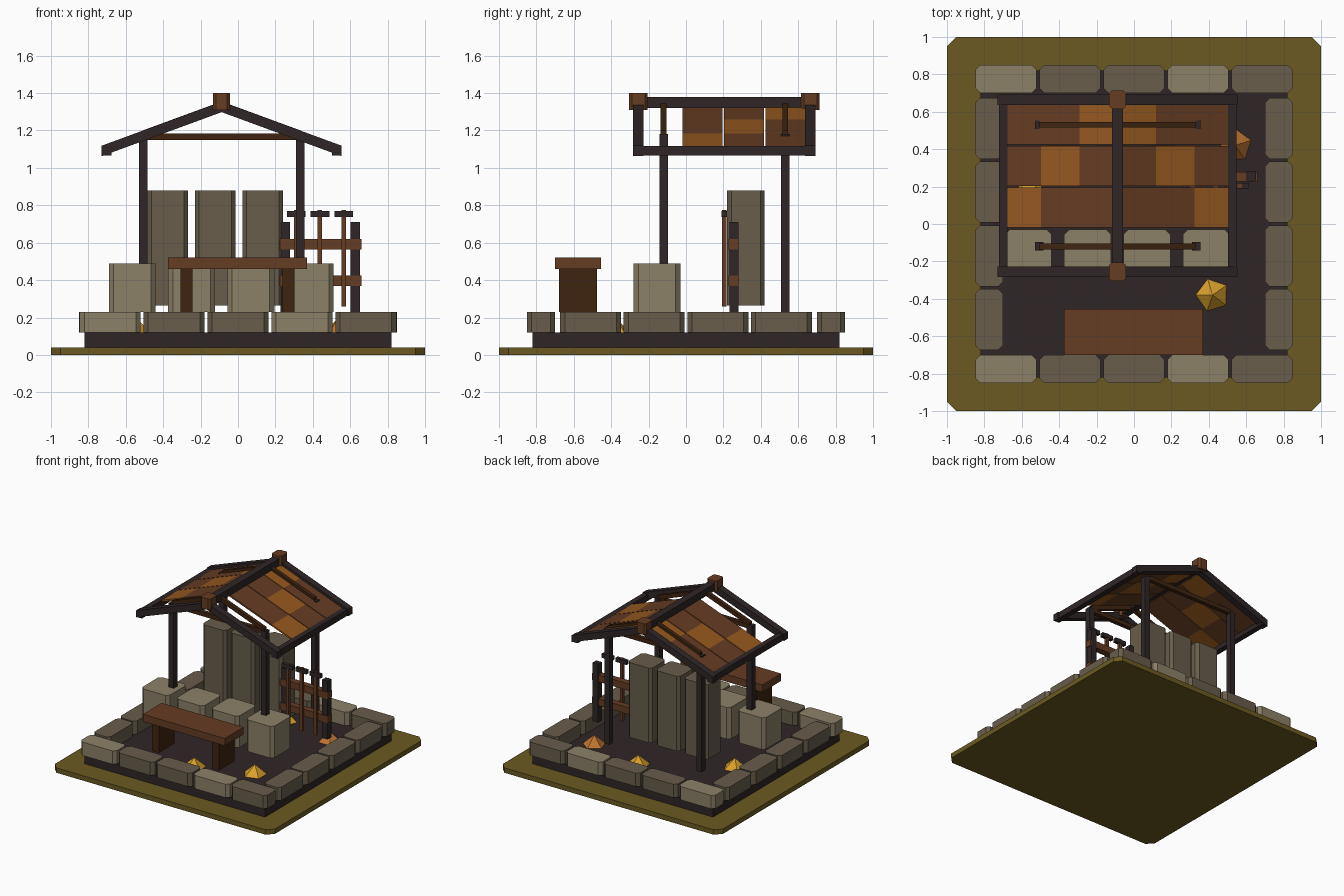
import bpy, bmesh, math

if "Cube" in bpy.data.objects:
    bpy.data.objects.remove(bpy.data.objects["Cube"])


def srgb(h):
    c = [int(h[i:i + 2], 16) / 255 for i in (0, 2, 4)]
    return [v / 12.92 if v < 0.04 else ((v + 0.055) / 1.055) ** 2.4 for v in c] + [1]


def mat(name, h):
    m = bpy.data.materials.new(name)
    m.diffuse_color = srgb(h)
    m.use_nodes = True
    m.node_tree.nodes["Principled BSDF"].inputs["Base Color"].default_value = m.diffuse_color
    return m


OLIVE = mat("olive_grass", "6B5A22")
DARK = mat("dark_timber", "2F2526")
STONE = mat("grey_stone", "685D4B")
PALE = mat("pale_stone", "8C8168")
BROWN = mat("brown_wood", "653C23")
DEEP = mat("deep_brown_wood", "3F2410")
AMBER = mat("amber_tile", "95581F")
GOLD = mat("gold_crystal", "D9A02C")
ORANGE = mat("orange_crystal", "BF7430")


def finish(name, bm, m):
    bmesh.ops.recalc_face_normals(bm, faces=bm.faces)
    me = bpy.data.meshes.new(name)
    bm.to_mesh(me)
    bm.free()
    me.materials.append(m)
    ob = bpy.data.objects.new(name, me)
    bpy.context.collection.objects.link(ob)
    return ob


def box(name, x0, x1, y0, y1, z0, z1, m, bevel=0):
    """Box from its limits, with optional chamfer on the upright edges."""
    bm = bmesh.new()
    bmesh.ops.create_cube(bm, size=1)
    for v in bm.verts:
        v.co.x = x1 if v.co.x > 0 else x0
        v.co.y = y1 if v.co.y > 0 else y0
        v.co.z = z1 if v.co.z > 0 else z0
    if bevel:
        up = [e for e in bm.edges if abs(e.verts[0].co.z - e.verts[1].co.z) > 1e-4]
        bmesh.ops.bevel(bm, geom=up, offset=bevel, segments=1, affect='EDGES')
    return finish(name, bm, m)


# Roof slope: height of the rafter centre line at a distance from the ridge
RX = -0.0875


def slope_z(d):
    return 1.326 - 0.367 * d


def sloped(name, side, d0, d1, y0, y1, thick, m, lift=0):
    """Bar or tile following the roof slope on one side (-1 or 1)."""
    h = thick / 2
    pts = [(d0, slope_z(d0) - h), (d1, slope_z(d1) - h),
           (d1, slope_z(d1) + h), (d0, slope_z(d0) + h)]
    bm = bmesh.new()
    f = bm.faces.new([bm.verts.new((RX + side * d, y0, z + lift)) for d, z in pts])
    r = bmesh.ops.extrude_face_region(bm, geom=[f])
    for v in r["geom"]:
        if isinstance(v, bmesh.types.BMVert):
            v.co.y = y1
    return finish(name, bm, m)


# Ground plate and soil bed
box("ground", -1, 1, -1, 1, 0, 0.04, OLIVE, 0.05)
box("soil_bed", -0.82, 0.82, -0.82, 0.82, 0.04, 0.12, DARK)

# Border stones: five along front and back, four along each side
for y in (-0.775, 0.775):
    for i in range(5):
        x = -0.684 + 0.342 * i
        box("border_stone", x - 0.163, x + 0.163, y - 0.075, y + 0.075, 0.12, 0.23,
            PALE if i in (0, 3) else STONE, 0.025)
for x in (-0.775, 0.775):
    for i in range(4):
        y = -0.51 + 0.34 * i
        box("side_border_stone", x - 0.075, x + 0.075, y - 0.163, y + 0.163,
            0.12, 0.23, STONE, 0.025)

# Low pale blocks and tall slabs
for i in range(4):
    x = -0.565 + 0.317 * i
    box("low_block", x - 0.125, x + 0.125, -0.28, -0.03, 0.23, 0.49, PALE, 0.025)
for i in range(3):
    x = -0.376 + 0.254 * i
    box("tall_slab", x - 0.108, x + 0.108, 0.22, 0.42, 0.265, 0.88, STONE, 0.022)

# Bench
box("bench_top", -0.375, 0.37, -0.70, -0.455, 0.46, 0.52, BROWN)
for x in (-0.275, 0.27):
    box("bench_leg", x - 0.032, x + 0.032, -0.68, -0.475, 0.23, 0.46, DEEP)

# Shelter posts and tie beams
for y in (-0.12, 0.53):
    for x in (-0.507, 0.332):
        box("shelter_post", x - 0.023, x + 0.023, y - 0.023, y + 0.023, 0.23, 1.18, DARK)
    box("tie_beam", -0.49, 0.315, y - 0.017, y + 0.017, 1.15, 1.185, DEEP)

# Roof: ridge, rafters, eaves, battens and three rows of tiles
box("ridge_beam", RX - 0.03, RX + 0.03, -0.28, 0.69, 1.32, 1.38, DARK)
for y in (-0.255, 0.665):
    box("ridge_cap", RX - 0.045, RX + 0.045, y - 0.05, y + 0.05, 1.31, 1.40, BROWN, 0.015)
for s in (-1, 1):
    for y in (-0.255, 0.665):
        sloped("rafter", s, 0, 0.642, y - 0.028, y + 0.028, 0.056, DARK)
    xs = sorted((RX + s * 0.59, RX + s * 0.635))
    box("eave_beam", xs[0], xs[1], -0.28, 0.69, 1.065, 1.117, DARK)
    for y in (-0.12, 0.53):
        sloped("batten", s, 0, 0.42, y - 0.015, y + 0.015, 0.034, DEEP, 0.012)
    for row in range(3):
        y1 = 0.64 - 0.222 * row
        for k, (d0, d1) in enumerate(((0.02, 0.205), (0.205, 0.41), (0.41, 0.60))):
            sloped("roof_tile", s, d0, d1, y1 - 0.215, y1, 0.014,
                   AMBER if k == row else BROWN)

# Tool rack: posts, rails and hanging tools
for x in (0.253, 0.627):
    box("rack_post", x - 0.025, x + 0.025, 0.233, 0.28, 0.23, 0.71, DARK)
for z in (0.397, 0.593):
    box("rack_rail", 0.225, 0.66, 0.226, 0.278, z - 0.028, z + 0.028, BROWN)
for x in (0.312, 0.438, 0.566):
    box("tool_handle", x - 0.012, x + 0.012, 0.192, 0.216, 0.26, 0.775, BROWN)
    box("tool_head", x - 0.05, x + 0.05, 0.19, 0.218, 0.737, 0.77, DARK)

# Five-sided crystals on the soil
for x, y, a, m in ((0.42, -0.38, 0.3, GOLD), (0.54, 0.42, 0, ORANGE),
                   (-0.55, 0.15, 0.8, GOLD), (0.07, 0.52, 1.2, GOLD),
                   (-0.02, -0.54, 0.5, GOLD)):
    bm = bmesh.new()
    bmesh.ops.create_cone(bm, cap_ends=True, segments=5, radius1=0.09, radius2=0, depth=0.08)
    ob = finish("crystal", bm, m)
    ob.location = (x, y, 0.16)
    ob.rotation_euler.z = a
